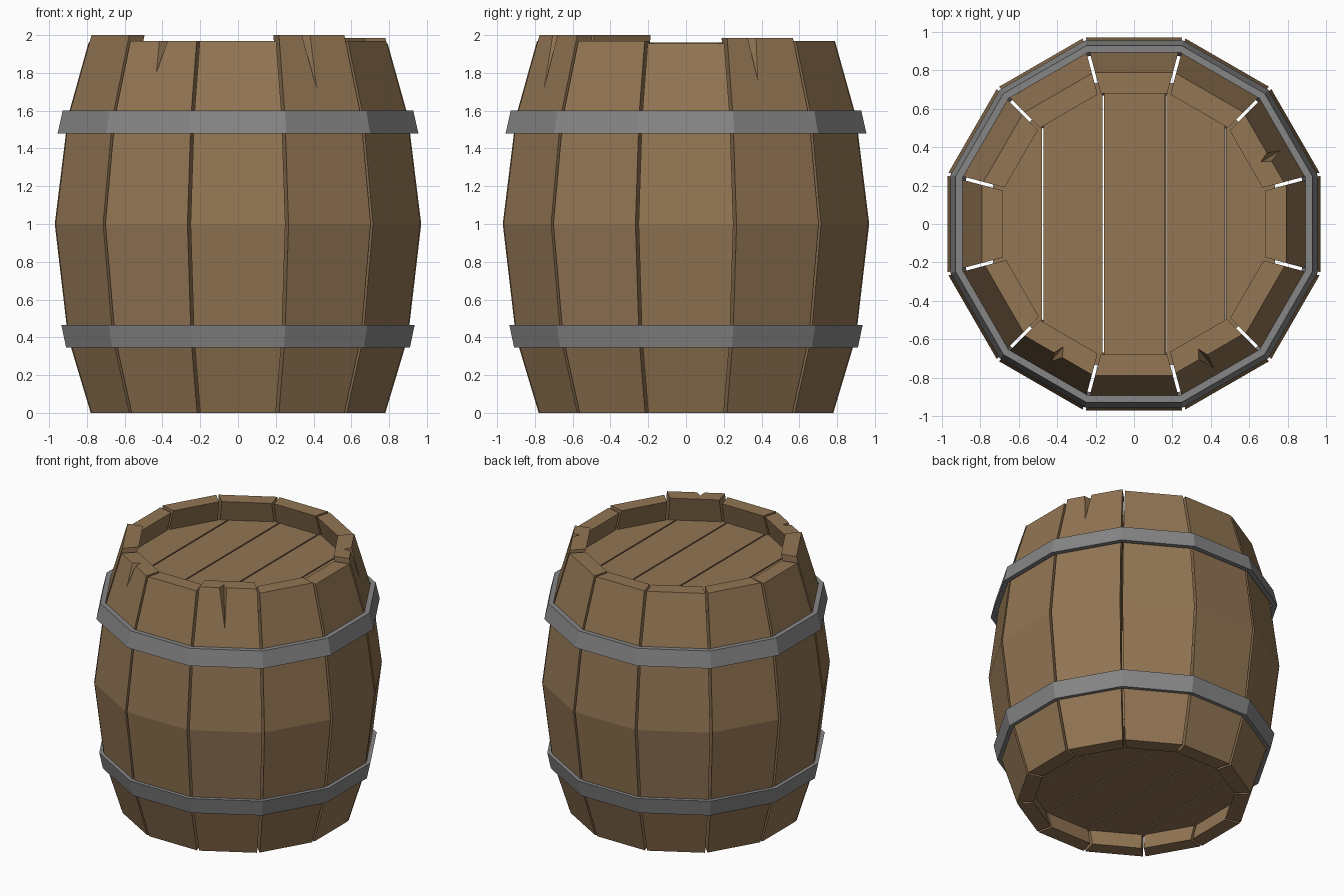
import bpy, bmesh, math
from mathutils import Vector

if "Cube" in bpy.data.objects:
    bpy.data.objects.remove(bpy.data.objects["Cube"])

N = 12
TAN = math.tan(math.pi / N)
PROFILE = [(0, 0.78), (0.4, 0.9), (1, 0.97), (1.57, 0.9), (2, 0.78)]  # z, flat radius
WALL, GAP = 0.11, 0.009


def material(name, rgb):
    m = bpy.data.materials.new(name)
    m.diffuse_color = (*rgb, 1)
    m.use_nodes = True
    m.node_tree.nodes["Principled BSDF"].inputs["Base Color"].default_value = m.diffuse_color
    return m


WOOD = material("oak_wood", (0.29, 0.18, 0.088))
IRON = material("grey_iron", (0.24, 0.24, 0.24))


def finish(bm, name, mat):
    bmesh.ops.remove_doubles(bm, verts=bm.verts, dist=1e-5)
    bmesh.ops.recalc_face_normals(bm, faces=bm.faces)
    me = bpy.data.meshes.new(name)
    bm.to_mesh(me)
    bm.free()
    me.materials.append(mat)
    ob = bpy.data.objects.new(name, me)
    bpy.context.collection.objects.link(ob)
    return ob


def radius(z):
    for (z0, r0), (z1, r1) in zip(PROFILE, PROFILE[1:]):
        if z <= z1:
            return r0 + (r1 - r0) * (z - z0) / (z1 - z0)


def stave(deg, height, crack=None):
    """Curved board; crack = (offset at top, offset at tip, z of tip)."""
    a = math.radians(deg)
    n = Vector((math.cos(a), math.sin(a), 0))
    t = Vector((-math.sin(a), math.cos(a), 0))
    levels = [0, 0.4, 1, 1.57] + ([crack[2]] if crack else []) + [height]
    bm = bmesh.new()
    rings = []
    for z in levels:
        r = radius(z)
        wo, wi = r * TAN - GAP, (r - WALL) * TAN - GAP
        pts = [(r - WALL, wi), (r - WALL, -wi), (r, -wo)]
        if crack:
            top = z == height
            s = crack[0] if top else crack[1]
            w, d = (0.025, 0.05) if top else (0, 0)
            pts += [(r, s - w), (r - d, s), (r, s + w)]
        pts.append((r, wo))
        rings.append([bm.verts.new(n * p + t * q + Vector((0, 0, z))) for p, q in pts])
    for lo, hi in zip(rings, rings[1:]):
        for i in range(len(lo)):
            j = (i + 1) % len(lo)
            bm.faces.new((lo[i], lo[j], hi[j], hi[i]))
    bm.faces.new(rings[0])
    bm.faces.new(rings[-1])
    bmesh.ops.dissolve_degenerate(bm, dist=1e-5, edges=bm.edges)
    finish(bm, f"stave_{deg}", WOOD)


def polygon(bm, r, z):
    c = r / math.cos(math.pi / N)
    return [bm.verts.new((c * math.cos((i + 0.5) * math.tau / N),
                          c * math.sin((i + 0.5) * math.tau / N), z)) for i in range(N)]


def hoop(name, z0, r0, z1, r1, thick=0.035):
    bm = bmesh.new()
    rings = [polygon(bm, r, z) for r, z in
             ((r0, z0), (r1, z1), (r1 - thick, z1), (r0 - thick, z0))]
    for k in range(4):
        a, b = rings[k], rings[(k + 1) % 4]
        for i in range(N):
            j = (i + 1) % N
            bm.faces.new((a[i], a[j], b[j], b[i]))
    finish(bm, name, IRON)


def head(name, z, shift=0, thick=0.06):
    """Flat end made of five planks cut from a twelve-sided disc."""
    cuts = [-1, -0.475, -0.16, 0.165 + shift, 0.475 + shift, 1]
    for k, (x0, x1) in enumerate(zip(cuts, cuts[1:])):
        bm = bmesh.new()
        bm.faces.new(polygon(bm, 0.735, z))
        for x, side in ((x0 + 0.005, -1), (x1 - 0.005, 1)):
            bmesh.ops.bisect_plane(bm, geom=bm.verts[:] + bm.edges[:] + bm.faces[:],
                                   plane_co=(x, 0, 0), plane_no=(side, 0, 0),
                                   clear_outer=True)
        ext = bmesh.ops.extrude_face_region(bm, geom=bm.faces[:], use_keep_orig=True)
        bmesh.ops.translate(bm, vec=(0, 0, thick),
                            verts=[v for v in ext["geom"] if isinstance(v, bmesh.types.BMVert)])
        finish(bm, f"{name}_plank_{k + 1}", WOOD)


# staves with uneven tops, three of them split
heights = {0: 1.955, 30: 1.985, 180: 1.96, 210: 2.0, 300: 2.0}
cracks = {30: (-0.05, -0.05, 1.76), 240: (0.0, -0.017, 1.8), 300: (-0.035, -0.015, 1.72)}
for deg in range(0, 360, 30):
    stave(deg, heights.get(deg, 1.97), cracks.get(deg))

# iron hoops
hoop("lower_hoop", 0.345, 0.91, 0.465, 0.935)
hoop("upper_hoop", 1.48, 0.955, 1.6, 0.928)

# recessed ends
head("lid", 1.75)
head("base", 0.13, shift=0.007)
